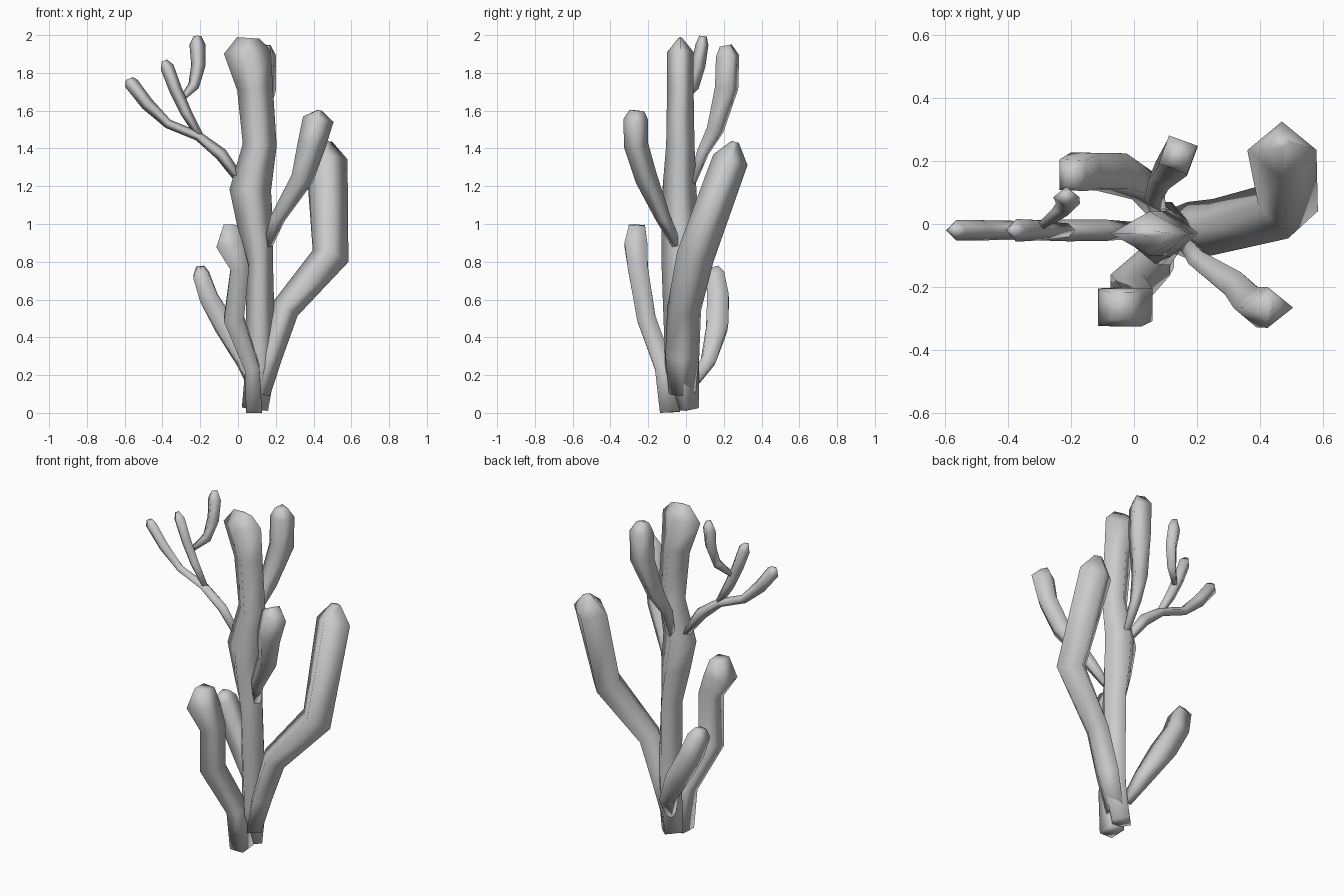
import bpy, bmesh, math
from mathutils import Vector


def limb(name, stations, twist=0):
    """Four-sided tapering limb; each station is (x, y, z, ru[, rv])."""
    bm = bmesh.new()
    pts = [Vector(s[:3]) for s in stations]
    rings = []
    for i, s in enumerate(stations):
        ru, rv = s[3], s[-1]
        a, b = pts[max(i - 1, 0)], pts[min(i + 1, len(pts) - 1)]
        t = (pts[i] - a).normalized() + (b - pts[i]).normalized()
        t.normalize()
        v = t.cross(Vector((1, 0, 0))).normalized()
        u = v.cross(t)
        ring = []
        for k in range(4):
            ang = math.radians(twist + 90 * k)
            p = pts[i] + u * ru * math.cos(ang) + v * rv * math.sin(ang)
            p.z = max(p.z, 0)
            ring.append(bm.verts.new(p))
        rings.append(ring)
    for r0, r1 in zip(rings, rings[1:]):
        for k in range(4):
            j = (k + 1) % 4
            bm.faces.new((r0[k], r0[j], r1[j], r1[k]))
    bm.faces.new(rings[0][::-1])
    bm.faces.new(rings[-1])
    bmesh.ops.recalc_face_normals(bm, faces=bm.faces)
    for f in bm.faces:
        f.smooth = True
    me = bpy.data.meshes.new(name)
    bm.to_mesh(me)
    bm.free()
    ob = bpy.data.objects.new(name, me)
    bpy.context.collection.objects.link(ob)
    return ob


# Main trunk with its swollen knot and wide ridged tip
limb("trunk", [
    (0.09, 0.0, 0.02, 0.07, 0.07), (0.12, -0.02, 0.25, 0.08, 0.09),
    (0.115, -0.03, 0.8, 0.07, 0.10), (0.09, -0.03, 1.0, 0.095, 0.10),
    (0.065, -0.035, 1.18, 0.11, 0.09), (0.115, -0.03, 1.42, 0.09, 0.075),
    (0.09, -0.03, 1.72, 0.095, 0.07), (0.05, -0.03, 1.91, 0.125, 0.07),
    (0.055, -0.03, 1.985, 0.06, 0.01)])

# Thick branch on the right
limb("right_branch", [
    (0.12, -0.02, 0.10, 0.05, 0.07), (0.17, -0.02, 0.3, 0.065, 0.09),
    (0.25, -0.01, 0.55, 0.075, 0.09), (0.49, 0.05, 0.83, 0.10, 0.10),
    (0.47, 0.235, 1.34, 0.11, 0.095), (0.47, 0.26, 1.435, 0.03, 0.02)])

# Upper branch leaning to the front right
limb("front_right_branch", [
    (0.16, -0.05, 0.89, 0.025), (0.21, -0.12, 1.03, 0.04),
    (0.34, -0.21, 1.24, 0.06), (0.39, -0.265, 1.42, 0.075, 0.065),
    (0.425, -0.265, 1.555, 0.082, 0.065), (0.43, -0.26, 1.6, 0.015, 0.04)])

# Upper branch at the back
limb("back_branch", [
    (0.08, 0.03, 1.22, 0.025), (0.065, 0.09, 1.38, 0.035),
    (0.09, 0.155, 1.5, 0.05), (0.14, 0.215, 1.72, 0.068),
    (0.14, 0.22, 1.89, 0.068), (0.14, 0.21, 1.945, 0.035)], 25)

# Forked twigs on the upper left
limb("left_twig_lower", [
    (0.02, -0.02, 1.22, 0.025), (-0.09, -0.02, 1.37, 0.034),
    (-0.21, -0.02, 1.465, 0.025, 0.035), (-0.37, -0.02, 1.53, 0.025, 0.03),
    (-0.48, -0.02, 1.635, 0.035, 0.032), (-0.565, -0.02, 1.745, 0.038, 0.032),
    (-0.575, -0.02, 1.77, 0.02, 0.015)])
limb("left_twig_middle", [
    (-0.2, -0.02, 1.46, 0.02), (-0.275, -0.02, 1.59, 0.03),
    (-0.33, -0.02, 1.71, 0.034), (-0.375, -0.02, 1.83, 0.036),
    (-0.39, -0.02, 1.865, 0.015)])
limb("left_twig_upper", [
    (-0.3, -0.01, 1.66, 0.015), (-0.235, 0.04, 1.73, 0.03),
    (-0.21, 0.065, 1.84, 0.038), (-0.215, 0.085, 1.95, 0.042, 0.034),
    (-0.215, 0.09, 1.995, 0.02)])

# Low branch at the front
limb("low_front_branch", [
    (0.085, -0.085, 0.0, 0.06, 0.075), (0.075, -0.115, 0.24, 0.055, 0.07),
    (-0.022, -0.21, 0.5, 0.075, 0.07), (0.01, -0.255, 0.77, 0.07, 0.075),
    (-0.045, -0.265, 0.89, 0.10, 0.085), (-0.04, -0.26, 0.995, 0.05, 0.06)], 45)

# Low branch at the back left
limb("low_back_branch", [
    (0.08, 0.03, 0.14, 0.03), (0.03, 0.12, 0.28, 0.055),
    (-0.07, 0.165, 0.46, 0.075, 0.08), (-0.155, 0.17, 0.61, 0.07, 0.08),
    (-0.195, 0.155, 0.73, 0.06, 0.07), (-0.2, 0.145, 0.77, 0.03, 0.04)], 45)
